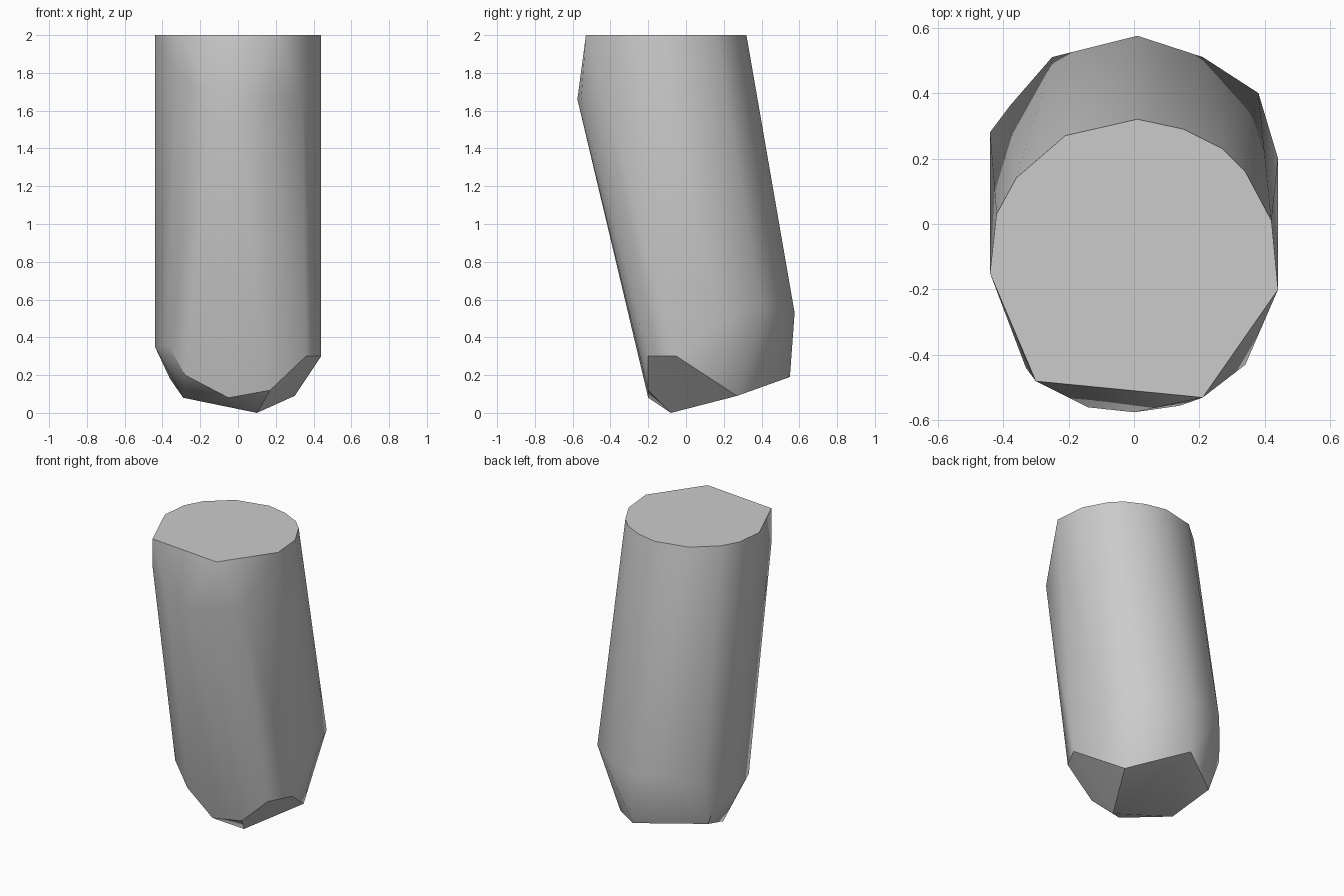
import bpy
import bmesh
import math
from mathutils import Vector

# Remove only the default object
default_object = bpy.data.objects.get("Cube")
if default_object is not None:
    bpy.data.objects.remove(default_object, do_unlink=True)


def make_material(name, colour):
    """One flat colour, visible in the viewport and in a render."""
    material = bpy.data.materials.new(name)
    material.use_nodes = True
    material.diffuse_color = colour
    shader = next(node for node in material.node_tree.nodes
                  if node.type == "BSDF_PRINCIPLED")
    shader.inputs["Base Color"].default_value = colour
    return material


def hull_object(name, points, material):
    """Wrap the section profiles in a single convex skin."""
    mesh = bpy.data.meshes.new(name)
    builder = bmesh.new()
    for point in points:
        builder.verts.new(point)
    result = bmesh.ops.convex_hull(builder, input=list(builder.verts))
    unused = {item for item in result["geom_interior"] + result["geom_unused"]
              if isinstance(item, bmesh.types.BMVert)}
    bmesh.ops.delete(builder, geom=list(unused), context="VERTS")
    # Merge nearly flat triangles into clean facets
    bmesh.ops.dissolve_limit(builder, angle_limit=math.radians(2),
                             verts=list(builder.verts), edges=list(builder.edges))
    bmesh.ops.recalc_face_normals(builder, faces=list(builder.faces))
    builder.to_mesh(mesh)
    builder.free()
    mesh.materials.append(material)
    body = bpy.data.objects.new(name, mesh)
    bpy.context.collection.objects.link(body)
    return body


# Flat crown outline, cut level at the top
crown_height = 2
crown = [(.01, .32), (.15, .29), (.27, .23), (.34, .16), (.42, .01), (.44, -.2),
         (.21, -.53), (-.3, -.48), (-.44, -.15), (-.42, .03), (-.36, .14), (-.21, .27)]
crown_points = [Vector((x, y, crown_height)) for x, y in crown]

# Bulge across the front, just below the crown
front_bulge = [(-.33, -.44, 1.8), (-.14, -.56, 1.68), (0, -.575, 1.66),
               (.14, -.555, 1.66), (.34, -.43, 1.67)]

# Shoulder around the back and sides, where the shaft meets the tip
back_shoulder = [(.44, .2, .5), (.38, .4, .56), (.21, .51, .55), (.01, .575, .53),
                 (-.25, .51, .55), (-.38, .36, .46), (-.44, .28, .4)]
side_shoulder = [(-.44, .05, .35), (-.37, -.14, .36), (.44, -.05, .3), (.36, -.2, .3)]

# Faceted tip, ending in an off-centre point
tip = [(.1, -.08, 0), (.3, .27, .09), (.01, .55, .19), (-.36, .28, .18),
       (-.29, .02, .08), (-.28, -.14, .2), (-.05, -.2, .08), (.17, -.2, .12)]

# Slanted shaft with soft sides and crisp end facets
grey = make_material("plain grey", (.6, .6, .6, 1))
shaft = hull_object("slanted_shaft",
                    crown_points + front_bulge + back_shoulder + side_shoulder + tip,
                    grey)
bpy.ops.object.select_all(action="DESELECT")
shaft.select_set(True)
bpy.context.view_layer.objects.active = shaft
bpy.ops.object.shade_smooth_by_angle(angle=math.radians(35))
